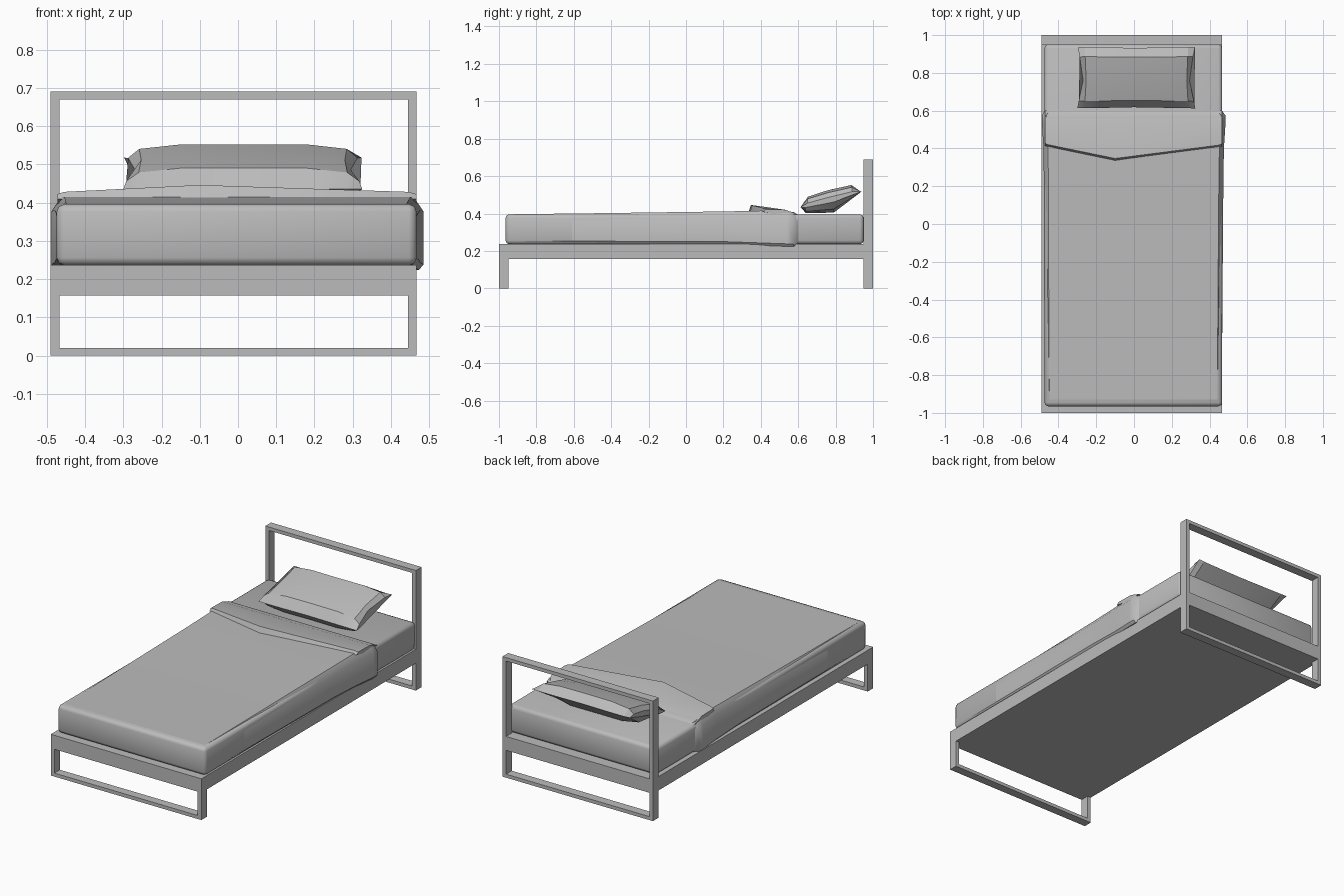
import bpy, bmesh, math

cube = bpy.data.objects.get("Cube")
if cube:
    bpy.data.objects.remove(cube, do_unlink=True)

grey = bpy.data.materials.new("plain grey")
grey.use_nodes = True
COLOUR = (0.5, 0.5, 0.5, 1)
grey.diffuse_color = COLOUR
grey.node_tree.nodes["Principled BSDF"].inputs["Base Color"].default_value = COLOUR

LEFT, RIGHT = -0.49, 0.467   # frame sides
BAR = 0.023                  # frame bar width


def finish(name, bm, smooth=None):
    bmesh.ops.recalc_face_normals(bm, faces=bm.faces)
    mesh = bpy.data.meshes.new(name)
    bm.to_mesh(mesh)
    bm.free()
    mesh.materials.append(grey)
    ob = bpy.data.objects.new(name, mesh)
    bpy.context.collection.objects.link(ob)
    if smooth:
        bpy.ops.object.select_all(action="DESELECT")
        ob.select_set(True)
        bpy.context.view_layer.objects.active = ob
        bpy.ops.object.shade_smooth_by_angle(angle=math.radians(smooth))
    return ob


def box(name, x, y, z, bevel=0, smooth=None):
    bm = bmesh.new()
    bmesh.ops.create_cube(bm, size=1)
    for v in bm.verts:
        v.co = [a[0] + (c + 0.5) * (a[1] - a[0]) for a, c in zip((x, y, z), v.co)]
    if bevel:
        bmesh.ops.bevel(bm, geom=bm.edges[:], offset=bevel, segments=2,
                        profile=0.5, affect="EDGES")
    return finish(name, bm, smooth)


def loft(name, loops, smooth=None):
    """Skin a row of closed loops and cap both ends."""
    bm = bmesh.new()
    rings = [[bm.verts.new(p) for p in loop] for loop in loops]
    n = len(rings[0])
    for a, b in zip(rings, rings[1:]):
        for i in range(n):
            j = (i + 1) % n
            bm.faces.new((a[i], a[j], b[j], b[i]))
    bm.faces.new(rings[0])
    bm.faces.new(rings[-1])
    return finish(name, bm, smooth)


def end_frame(name, y, top):
    """Flat open rectangle of bars, with a window cut through it."""
    bm = bmesh.new()
    outer = [(LEFT, 0), (RIGHT, 0), (RIGHT, top), (LEFT, top)]
    inner = [(LEFT + BAR, 0.02), (RIGHT - BAR, 0.02),
             (RIGHT - BAR, top - 0.02), (LEFT + BAR, top - 0.02)]
    rings = [[bm.verts.new((x, yy, z)) for x, z in pts]
             for pts, yy in ((outer, y[0]), (outer, y[1]), (inner, y[1]), (inner, y[0]))]
    for k in range(4):
        a, b = rings[k], rings[(k + 1) % 4]
        for i in range(4):
            j = (i + 1) % 4
            bm.faces.new((a[i], a[j], b[j], b[i]))
    return finish(name, bm)


# Frame: platform, open headboard and foot support
box("platform", (LEFT, RIGHT), (-1, 1), (0.157, 0.237))
end_frame("headboard", (0.948, 1), 0.69)
end_frame("foot_support", (-1, -0.95), 0.177)

# Mattress
box("mattress", (-0.474, 0.467), (-0.965, 0.95), (0.236, 0.396), 0.02, 60)


# Blanket: sections along the bed, flaring near the folded end
def blanket_section(y, left, right, top, bottom):
    c = 0.024
    return [(left + 0.012, y, bottom), (left, y, bottom + 0.014),
            (left, y, top - 0.035), (left + c, y, top),
            (right - c, y, top), (right, y, top - 0.035),
            (right, y, bottom + 0.014), (right - 0.012, y, bottom)]


loft("blanket", [blanket_section(*s) for s in (
    (-0.93, -0.472, 0.465, 0.396, 0.238),
    (-0.45, -0.475, 0.468, 0.402, 0.238),
    (0.2, -0.477, 0.473, 0.411, 0.236),
    (0.4, -0.479, 0.476, 0.415, 0.229),
    (0.54, -0.488, 0.485, 0.412, 0.224),
    (0.575, -0.487, 0.484, 0.408, 0.224),
    (0.6, -0.472, 0.466, 0.394, 0.238))], 40)


# Turned-down fold with a pointed front edge
def fold_section(x, front, height):
    return [(x, front, 0.409), (x, front + 0.012, height),
            (x, 0.53, 0.42), (x, 0.6, 0.395), (x, 0.5, 0.39)]


loft("blanket_fold", [fold_section(*s) for s in (
    (-0.472, 0.415, 0.422), (-0.455, 0.408, 0.428), (-0.1, 0.335, 0.446),
    (0.445, 0.405, 0.428), (0.467, 0.412, 0.422))], 25)

# Pillow: tilted profile, pinched towards its rim at both ends
PROFILE = [(0.615, 0.435), (0.652, 0.49), (0.76, 0.525), (0.885, 0.552),
           (0.935, 0.515), (0.79, 0.405), (0.64, 0.402)]


def pillow_section(x, thick, spread, pinch):
    loop = []
    for y, z in PROFILE:
        rim = 0.435 + (y - 0.615) * 0.26
        side = abs(y - 0.78) / 0.165
        loop.append((x + pinch * (1 - min(side, 1)),
                     0.78 + (y - 0.78) * spread,
                     rim + (z - rim) * thick))
    return loop


loft("pillow", [pillow_section(*s) for s in (
    (-0.3, 0.25, 1.0, 0.035), (-0.262, 0.75, 1.01, 0.01),
    (-0.15, 1, 1.0, 0), (0.0, 1, 0.98, 0), (0.18, 1, 1.0, 0),
    (0.288, 0.75, 1.01, -0.01), (0.325, 0.25, 1.02, -0.035))], 25)
